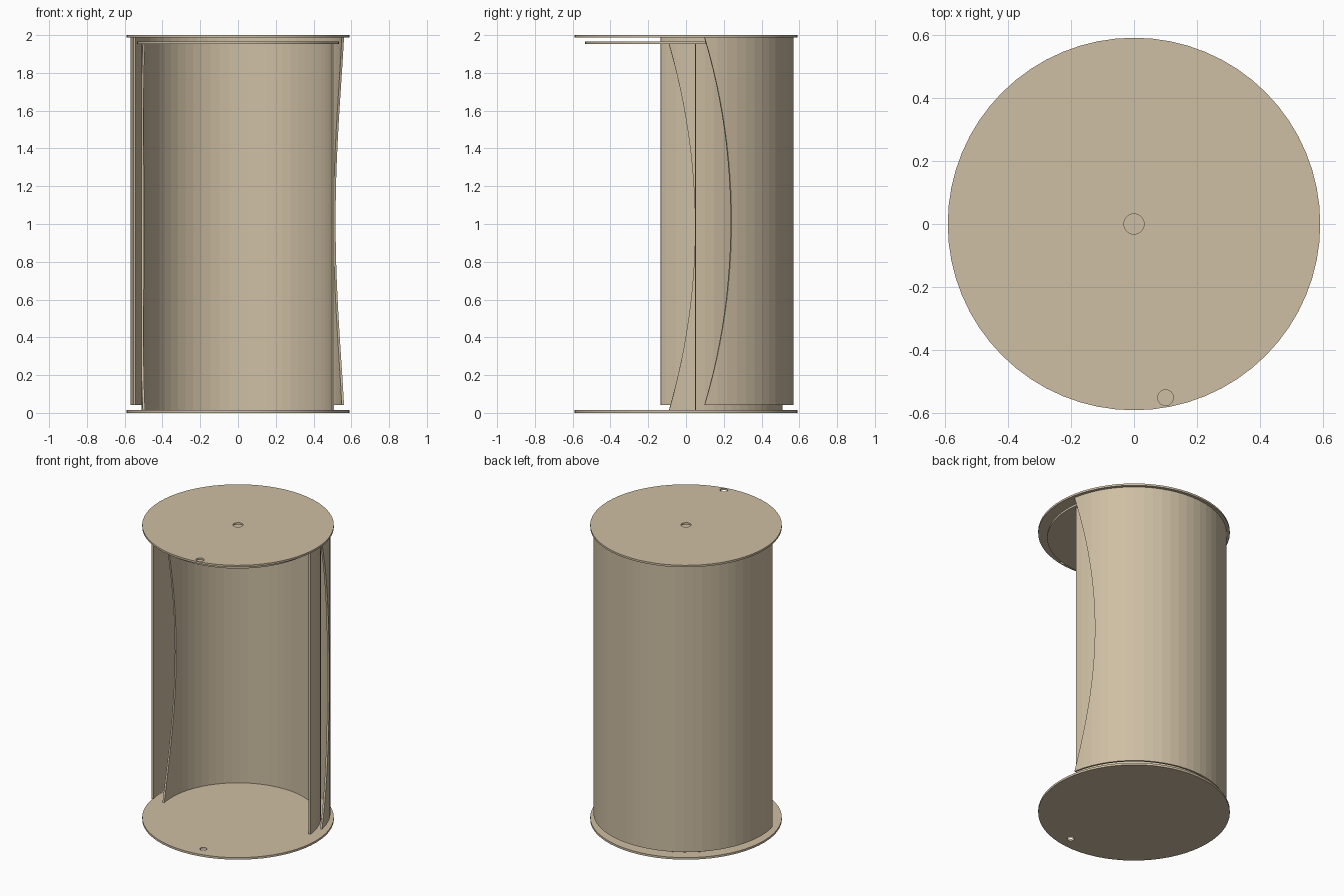
import bpy
import bmesh
from math import sin, cos, pi, radians

cube = bpy.data.objects.get("Cube")
if cube:
    bpy.data.objects.remove(cube)

SIDES = 64
ROWS = 24

tan = bpy.data.materials.new("warm tan")
tan.use_nodes = True
colour = (0.62, 0.52, 0.37, 1)
tan.diffuse_color = colour
tan.node_tree.nodes["Principled BSDF"].inputs["Base Color"].default_value = colour


def add_object(name, mesh):
    mesh.name = name
    mesh.materials.clear()
    mesh.materials.append(tan)
    obj = bpy.data.objects.new(name, mesh)
    bpy.context.collection.objects.link(obj)
    return obj


def disc(name, radius, bottom, top, holes=()):
    """Flat round plate with round through-holes, each (x, y, radius)."""
    curve = bpy.data.curves.new(name + "_outline", "CURVE")
    curve.dimensions = "2D"
    curve.fill_mode = "BOTH"
    curve.extrude = (top - bottom) / 2
    for x, y, r, count in [(0, 0, radius, SIDES)] + [(*h, 24) for h in holes]:
        spline = curve.splines.new("POLY")
        spline.points.add(count - 1)
        spline.use_cyclic_u = True
        for i, point in enumerate(spline.points):
            a = 2 * pi * i / count
            point.co = (x + r * cos(a), y + r * sin(a), 0, 1)
    helper = bpy.data.objects.new(name + "_outline", curve)
    bpy.context.collection.objects.link(helper)
    bpy.context.view_layer.update()
    evaluated = helper.evaluated_get(bpy.context.evaluated_depsgraph_get())
    mesh = bpy.data.meshes.new_from_object(evaluated)
    bpy.data.objects.remove(helper)
    plate = add_object(name, mesh)
    plate.location.z = (bottom + top) / 2
    return plate


def shell(name, radius, bottom, top, start, end, start_bow=0, end_bow=0):
    """Half-round wall; a bow hollows out that upright edge at mid height."""
    bm = bmesh.new()
    step = 360 / SIDES
    angles = [i * step for i in range(SIDES * 5 // 8)]
    grid = []
    for j in range(ROWS + 1):
        t = 2 * j / ROWS - 1
        low = start + start_bow * (1 - t * t)
        high = end - end_bow * (1 - t * t)
        row = []
        for a in angles:
            a = radians(min(max(a, low), high))
            z = bottom + (top - bottom) * j / ROWS
            row.append(bm.verts.new((radius * cos(a), radius * sin(a), z)))
        grid.append(row)
    for lower, upper in zip(grid, grid[1:]):
        for i in range(len(angles) - 1):
            bm.faces.new((lower[i], lower[i + 1], upper[i + 1], upper[i]))
    bmesh.ops.remove_doubles(bm, verts=bm.verts, dist=0.0001)
    mesh = bpy.data.meshes.new(name)
    bm.to_mesh(mesh)
    bm.free()
    wall = add_object(name, mesh)
    solid = wall.modifiers.new("wall thickness", "SOLIDIFY")
    solid.thickness = 0.012
    solid.offset = -1
    return wall


# End plates and the inner lid
disc("base_plate", 0.59, 0, 0.014, [(0.09, -0.50, 0.022)])
disc("inner_lid", 0.535, 1.952, 1.966, [(0, 0, 0.032)])
disc("top_plate", 0.59, 1.987, 2.0, [(0, 0, 0.032), (0.1, -0.55, 0.025)])

# Nested walls, each with one straight and one hollowed upright edge
shell("outer_wall", 0.57, 0.042, 1.987, 10, 193.7, start_bow=15)
shell("inner_wall", 0.512, 0.014, 1.952, 5.6, 190.2, end_bow=15.7)
